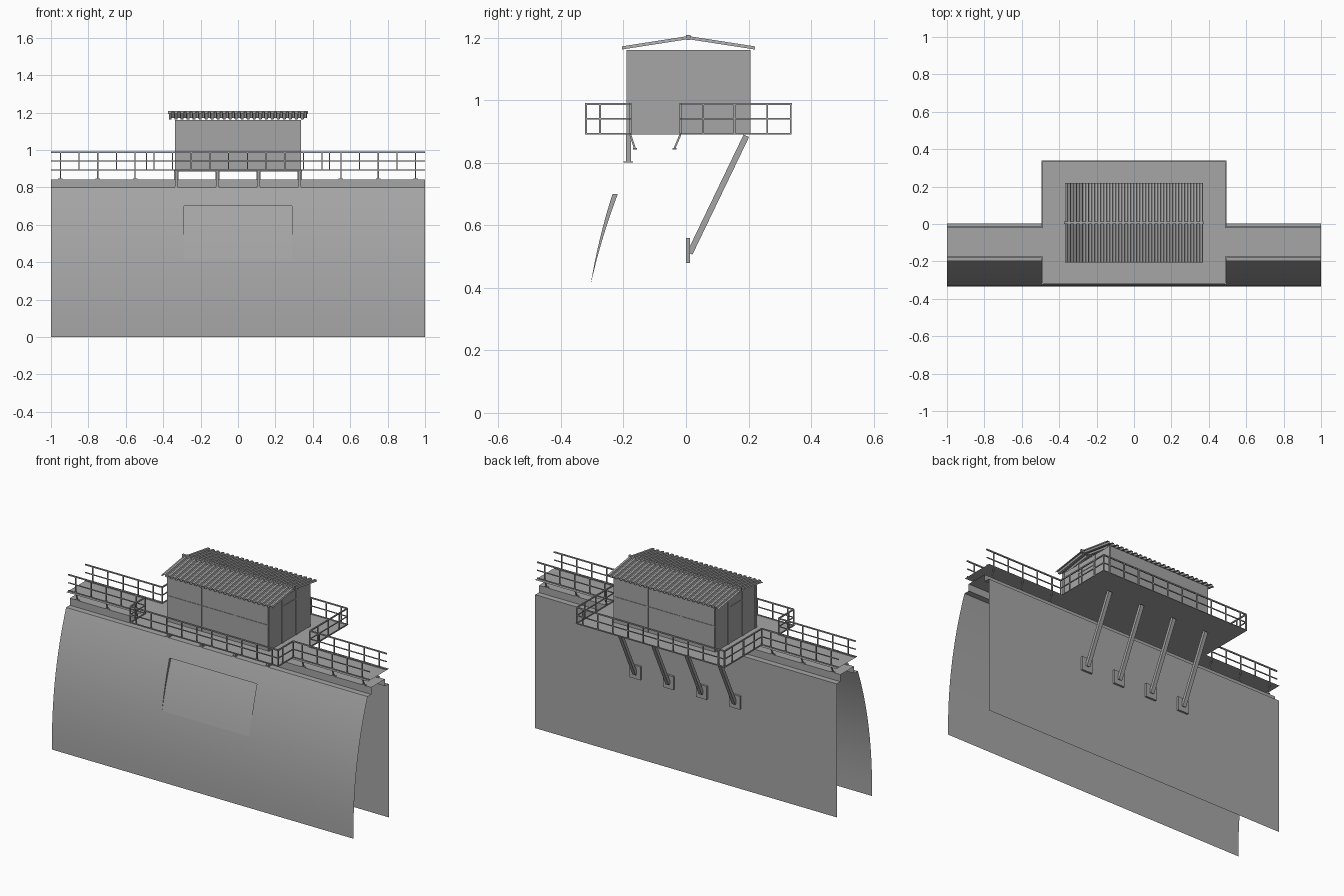
import bpy, bmesh
from mathutils import Vector

old = bpy.data.objects.get("Cube")
if old:
    bpy.data.objects.remove(old, do_unlink=True)

concrete = bpy.data.materials.new("concrete_grey")
concrete.use_nodes = True
concrete.diffuse_color = (0.38, 0.38, 0.38, 1)
concrete.node_tree.nodes["Principled BSDF"].inputs["Base Color"].default_value = (0.38, 0.38, 0.38, 1)


def finish(name, bm, smooth=False):
    mesh = bpy.data.meshes.new(name)
    bmesh.ops.remove_doubles(bm, verts=bm.verts, dist=0.00005)
    bm.to_mesh(mesh)
    bm.free()
    mesh.materials.append(concrete)
    obj = bpy.data.objects.new(name, mesh)
    bpy.context.collection.objects.link(obj)
    if smooth:
        bpy.ops.object.select_all(action="DESELECT")
        obj.select_set(True)
        bpy.context.view_layer.objects.active = obj
        bpy.ops.object.shade_smooth_by_angle()
    return obj


def quad(bm, *points):
    bm.faces.new([bm.verts.new(p) for p in points])


def box(bm, lo, hi):
    made = bmesh.ops.create_cube(bm, size=1)["verts"]
    lo, hi = Vector(lo), Vector(hi)
    for v in made:
        v.co = (lo + hi) / 2 + v.co * (hi - lo)


def bar(bm, a, b, w=0.006, d=None):
    # Square bar between two points
    a, b = Vector(a), Vector(b)
    axis = b - a
    made = bmesh.ops.create_cube(bm, size=1)["verts"]
    z = axis.normalized()
    ref = Vector((1, 0, 0)) if abs(z.x) < 0.9 else Vector((0, 0, 1))
    x = (ref - z * ref.dot(z)).normalized()
    y = z.cross(x)
    for v in made:
        c = v.co.copy()
        v.co = (a + b) / 2 + x * c.x * w + y * c.y * (d or w) + axis * c.z


def strip(bm, profile, x0, x1):
    for (ya, za), (yb, zb) in zip(profile, profile[1:]):
        quad(bm, (x0, ya, za), (x1, ya, za), (x1, yb, zb), (x0, yb, zb))


def face_y(z):
    return -0.335 + 0.135 * (z / 0.8) ** 2.25


# Curved upstream face with a tapering recess
CREST, DECK, GATE = 0.8, 0.89, 0.29
bm = bmesh.new()
levels = [0.41 * i / 8 for i in range(8)] + [0.41 + 0.29 * i / 8 for i in range(9)] + [0.75, CREST]
for z0, z1 in zip(levels, levels[1:]):
    recessed = 0.409 < z0 < 0.699
    for x0, x1 in ((-1, -GATE), (-GATE, GATE), (GATE, 1)):
        if not (recessed and x0 == -GATE):
            strip(bm, [(face_y(z0), z0), (face_y(z1), z1)], x0, x1)
dam_face = finish("dam_front_face", bm, True)

bm = bmesh.new()
rows = levels[8:17]
inner = [(face_y(z) + 0.017 * (z - 0.41) / 0.29, z) for z in rows]
strip(bm, inner, -GATE, GATE)
for x in (-GATE, GATE):
    for (ya, za), (yb, zb) in zip(inner, inner[1:]):
        quad(bm, (x, face_y(za), za), (x, ya, za), (x, yb, zb), (x, face_y(zb), zb))
strip(bm, [inner[-1], (face_y(0.7), 0.7)], -GATE, GATE)
finish("gate_recess", bm, True)

# Stepped crest and flat back
bm = bmesh.new()
strip(bm, [(-0.2, CREST), (-0.165, CREST), (-0.165, 0.842), (-0.035, 0.842),
           (-0.035, CREST), (0, CREST), (0, 0)], -1, 1)
finish("dam_crest_and_back", bm)

# Walkways and platform
PX, PF, PB = 0.49, -0.32, 0.335
WF, WB = -0.178, -0.018
bm = bmesh.new()
for x0, x1, y0, y1 in ((-1, -PX, -0.197, 0.003), (PX, 1, -0.197, 0.003),
                       (-PX - 0.005, PX + 0.005, PF - 0.005, PB + 0.005)):
    quad(bm, (x0, y0, DECK), (x1, y0, DECK), (x1, y1, DECK), (x0, y1, DECK))
finish("walkway_deck", bm)

# Railings
bm = bmesh.new()
for s in (-1, 1):
    for wy, py, foot in ((WF, PF, -0.163), (WB, PB, -0.037)):
        path = [(s, wy), (s * PX, wy), (s * PX, py), (0, py)]
        for (xa, ya), (xb, yb) in zip(path, path[1:]):
            for z in (0.893, 0.94, 0.988):
                bar(bm, (xa, ya, z), (xb, yb, z), 0.007 if z > 0.95 else 0.005)
        for i in range(5):
            x = s * (0.55 + 0.1 * i)
            bar(bm, (x, wy, DECK), (x, wy, 0.988))
            if i % 2 == 0:
                bar(bm, (x, wy, DECK), (x, foot, 0.845))
                box(bm, (x - 0.012, foot - 0.006, 0.842), (x + 0.012, foot + 0.006, 0.847))
        for x in (0.05, 0.15, 0.25, 0.35, 0.45, PX):
            bar(bm, (s * x, py, DECK), (s * x, py, 0.988))
        sides = (WF, -0.275) if py < 0 else (WB, 0.055, 0.155, 0.26)
        for y in sides:
            bar(bm, (s * PX, y, DECK), (s * PX, y, 0.988))
finish("railings", bm)

# Platform supports
bm = bmesh.new()
for i in range(4):
    x = -0.33 + 0.22 * i
    box(bm, (x - 0.007, -0.192, CREST), (x + 0.007, -0.176, DECK))
    box(bm, (x - 0.01, -0.2, CREST), (x + 0.01, -0.17, CREST + 0.004))
box(bm, (-0.34, -0.192, DECK - 0.006), (0.34, -0.176, DECK - 0.001))
finish("front_columns", bm)

bm = bmesh.new()
for i in range(4):
    x = -0.33 + 0.22 * i
    bar(bm, (x, 0.012, 0.51), (x, 0.193, DECK - 0.004), 0.022, 0.019)
    box(bm, (x - 0.035, 0, 0.48), (x + 0.035, 0.012, 0.56))
finish("back_struts", bm)

# Gatehouse walls with thin framing
HX, HF, HB, TOP = 0.335, -0.188, 0.203, 1.16
bm = bmesh.new()
box(bm, (-HX, HF, DECK), (HX, HB, TOP))
finish("house_walls", bm)

bm = bmesh.new()
T = 0.003
for y in (HF, HB):
    box(bm, (-HX, y - T, 1.04), (HX, y + T, 1.046))
    for x in (-HX + 0.004, -0.11, 0.11, HX - 0.004):
        box(bm, (x - 0.003, y - T, DECK), (x + 0.003, y + T, TOP))
for x in (-HX, HX):
    for y in (HF + 0.008, -0.06, 0.075, HB - 0.008):
        box(bm, (x - T, y - 0.008, DECK), (x + T, y + 0.008, TOP))
    box(bm, (x - T, -0.06, 1.1), (x + T, 0.075, 1.11))
finish("wall_frames_and_doors", bm)

# Corrugated gable roof
bm = bmesh.new()
RIBS, RX = 23, 0.37
step = 2 * RX / RIBS
wave = []
for i in range(RIBS):
    x = -RX + i * step
    wave += [(x, 0), (x + step * 0.4, 0), (x + step * 0.5, 0.01), (x + step * 0.9, 0.01)]
wave.append((RX, 0))
for eave in (-0.205, 0.22):
    for (xa, ha), (xb, hb) in zip(wave, wave[1:]):
        quad(bm, (xa, eave, 1.162 + ha), (xb, eave, 1.162 + hb),
             (xb, 0.007, 1.195 + hb), (xa, 0.007, 1.195 + ha))
finish("corrugated_roof", bm)

bm = bmesh.new()
box(bm, (-RX - 0.003, 0, 1.193), (RX + 0.003, 0.014, 1.209))
finish("roof_ridge", bm)
